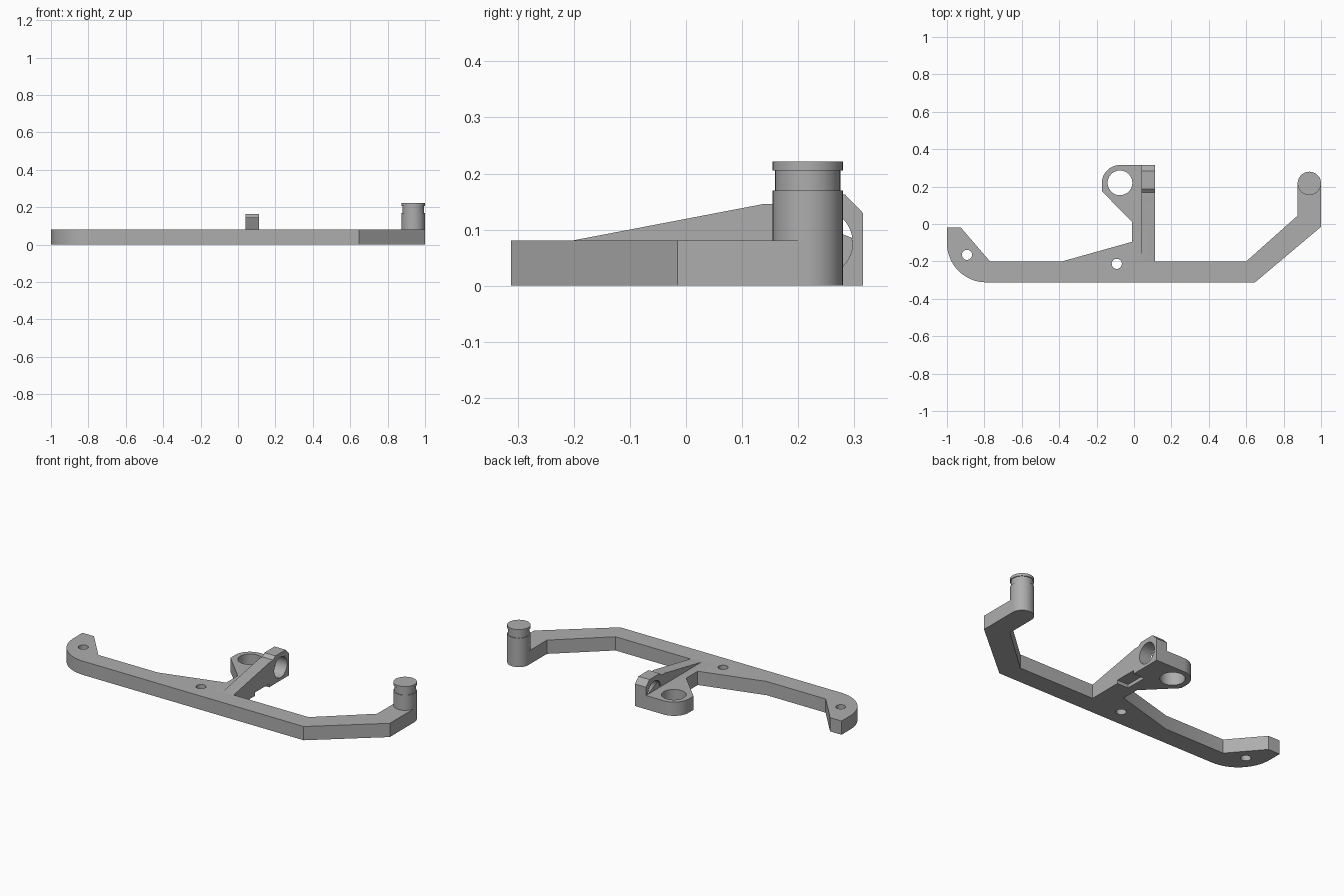
import bpy, bmesh, math
from mathutils import Vector, Matrix

cube = bpy.data.objects.get("Cube")
if cube:
    bpy.data.objects.remove(cube, do_unlink=True)

grey = bpy.data.materials.new("plain grey")
grey.use_nodes = True
colour = (0.42, 0.42, 0.42, 1)
grey.diffuse_color = colour
grey.node_tree.nodes["Principled BSDF"].inputs["Base Color"].default_value = colour


def finish(name, bm):
    bmesh.ops.recalc_face_normals(bm, faces=bm.faces)
    mesh = bpy.data.meshes.new(name)
    bm.to_mesh(mesh)
    bm.free()
    mesh.materials.append(grey)
    ob = bpy.data.objects.new(name, mesh)
    bpy.context.collection.objects.link(ob)
    return ob


def prism(name, points, push):
    """Extrude a closed outline along a vector."""
    bm = bmesh.new()
    face = bm.faces.new([bm.verts.new(p) for p in points])
    new = bmesh.ops.extrude_face_region(bm, geom=[face], use_keep_orig=True)
    verts = [g for g in new["geom"] if isinstance(g, bmesh.types.BMVert)]
    bmesh.ops.translate(bm, verts=verts, vec=Vector(push))
    return finish(name, bm)


def cylinder(name, radius, depth, centre, along_x=False):
    bm = bmesh.new()
    turn = Matrix.Rotation(math.pi / 2, 4, 'Y') if along_x else Matrix()
    bmesh.ops.create_cone(bm, cap_ends=True, segments=48, radius1=radius, radius2=radius,
                          depth=depth, matrix=Matrix.Translation(centre) @ turn)
    return finish(name, bm)


def combine(ob, other, operation):
    mod = ob.modifiers.new(operation.title(), 'BOOLEAN')
    mod.operation, mod.solver, mod.object = operation, 'EXACT', other
    bpy.context.view_layer.objects.active = ob
    bpy.ops.object.modifier_apply(modifier=mod.name)
    bpy.data.objects.remove(other, do_unlink=True)


def smooth(ob):
    bpy.ops.object.select_all(action='DESELECT')
    ob.select_set(True)
    bpy.context.view_layer.objects.active = ob
    bpy.ops.object.shade_smooth_by_angle(angle=math.radians(25))


def arc(cx, cy, r, start, end, steps=16):
    angles = [math.radians(start + (end - start) * i / steps) for i in range(steps + 1)]
    return [(cx + r * math.cos(a), cy + r * math.sin(a)) for a in angles]


# Flat bracket with a rounded corner and a rounded lug
THICK = 0.081
outline = [(-1, -0.02), (-0.925, -0.02), (-0.77, -0.2), (-0.385, -0.2), (-0.01, -0.095),
           (-0.01, 0.012), (-0.172, 0.175)]
outline += arc(-0.075, 0.218, 0.097, 180, 90)
outline += [(0.112, 0.315), (0.112, -0.2), (0.6, -0.2), (0.875, 0.045), (0.875, 0.217),
            (1, 0.217), (1, -0.015), (0.647, -0.312)]
outline += arc(-0.79, -0.102, 0.21, 270, 180)
bracket = prism("bracket", [(x, y, 0) for x, y in outline], (0, 0, THICK))

# Sloping rib with a raised, chamfered end
side = [(-0.2, 0.04), (-0.2, THICK), (0.14, 0.146), (0.168, 0.146), (0.188, 0.163),
        (0.283, 0.163), (0.315, 0.13), (0.315, 0.04)]
combine(bracket, prism("rib", [(0.04, y, z) for y, z in side], (0.072, 0, 0)), 'UNION')

# Screw holes, lug hole, cross hole and shallow underside notch
for x, y, r in [(-0.893, -0.165, 0.027), (-0.092, -0.213, 0.027), (-0.075, 0.22, 0.066)]:
    combine(bracket, cylinder("hole_cutter", r, 0.5, (x, y, 0.05)), 'DIFFERENCE')
combine(bracket, cylinder("cross_cutter", 0.06, 0.16, (0.12, 0.237, 0.077), True), 'DIFFERENCE')
notch = [(0.04, 0, -0.05), (0.2, 0, -0.05), (0.2, 0.13, -0.05), (0.04, 0.13, -0.05)]
combine(bracket, prism("notch_cutter", notch, (0, 0, 0.07)), 'DIFFERENCE')
smooth(bracket)

# Grooved post turned from one profile
profile = [(0, 0), (0.0625, 0), (0.0625, 0.17), (0.058, 0.17), (0.058, 0.205),
           (0.0625, 0.205), (0.0625, 0.221), (0, 0.221)]
bm = bmesh.new()
verts = [bm.verts.new((0.9375 + r, 0.217, z)) for r, z in profile]
edges = [bm.edges.new(pair) for pair in zip(verts, verts[1:])]
bmesh.ops.spin(bm, geom=verts + edges, cent=(0.9375, 0.217, 0), axis=(0, 0, 1),
               angle=math.tau, steps=48)
bmesh.ops.remove_doubles(bm, verts=bm.verts, dist=0.0005)
smooth(finish("post", bm))
